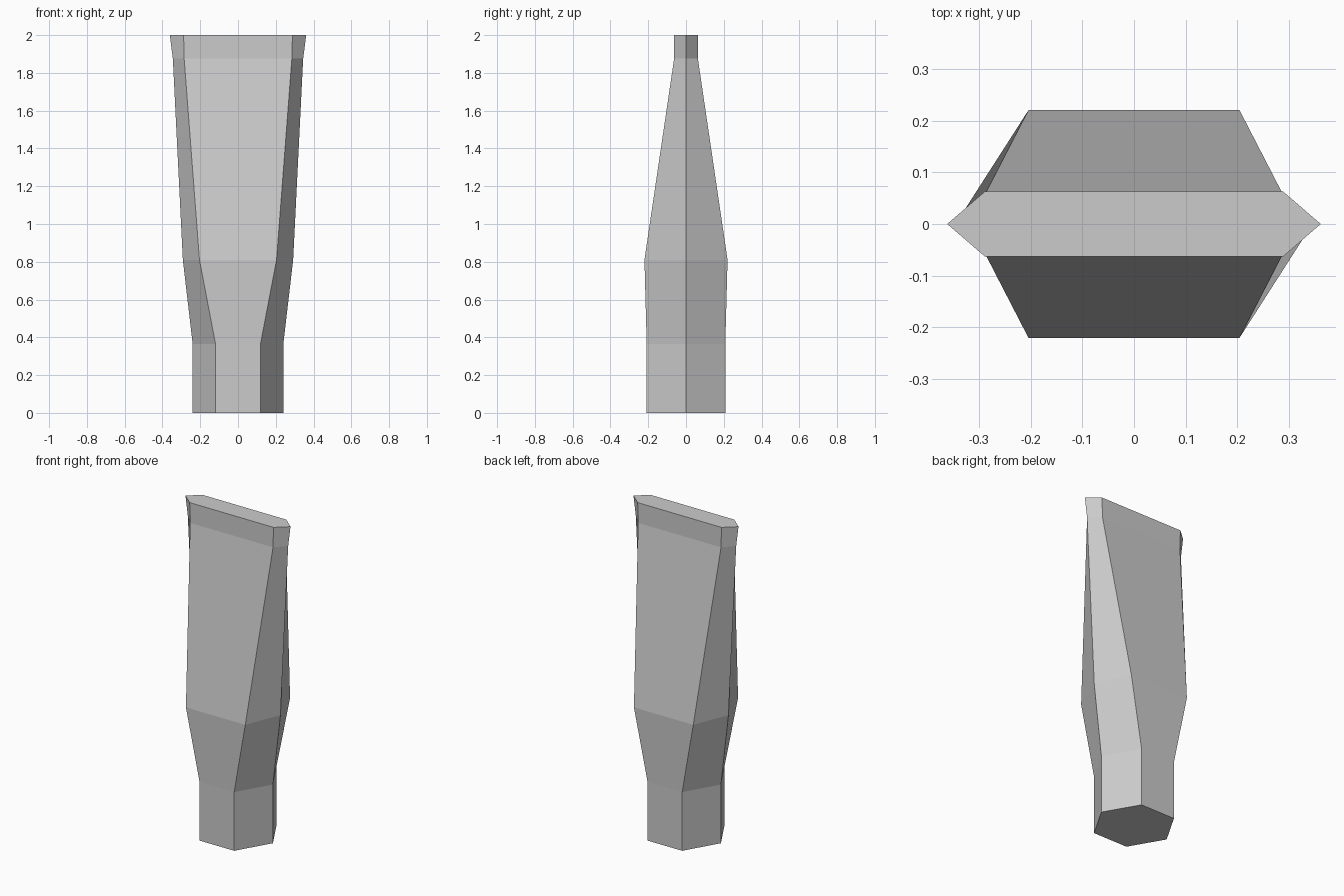
import bpy
import bmesh

cube = bpy.data.objects.get("Cube")
if cube:
    bpy.data.objects.remove(cube, do_unlink=True)

# Plain grey material
grey = bpy.data.materials.new("plain_grey")
grey.use_nodes = True
colour = (0.6, 0.6, 0.6, 1)
grey.diffuse_color = colour
grey.node_tree.nodes["Principled BSDF"].inputs["Base Color"].default_value = colour

# Hexagonal sections: height, side tip x, flat half width, half depth
sections = [
    (0.00, 0.240, 0.119, 0.208),
    (0.365, 0.240, 0.119, 0.208),
    (0.81, 0.292, 0.204, 0.220),
    (1.875, 0.345, 0.285, 0.063),
    (2.00, 0.361, 0.288, 0.063),
]


def hexagon(bm, z, tip, flat, depth):
    outline = [(tip, 0), (flat, depth), (-flat, depth),
               (-tip, 0), (-flat, -depth), (flat, -depth)]
    return [bm.verts.new((x, y, z)) for x, y in outline]


# Faceted handle lofted through the sections, capped at both ends
bm = bmesh.new()
rings = [hexagon(bm, *section) for section in sections]
for low, high in zip(rings, rings[1:]):
    for i in range(len(low)):
        j = (i + 1) % len(low)
        bm.faces.new((low[i], low[j], high[j], high[i]))
bm.faces.new(rings[0][::-1])
bm.faces.new(rings[-1])
bmesh.ops.recalc_face_normals(bm, faces=bm.faces)

mesh = bpy.data.meshes.new("faceted_handle")
bm.to_mesh(mesh)
bm.free()
mesh.materials.append(grey)
handle = bpy.data.objects.new("faceted_handle", mesh)
bpy.context.collection.objects.link(handle)
